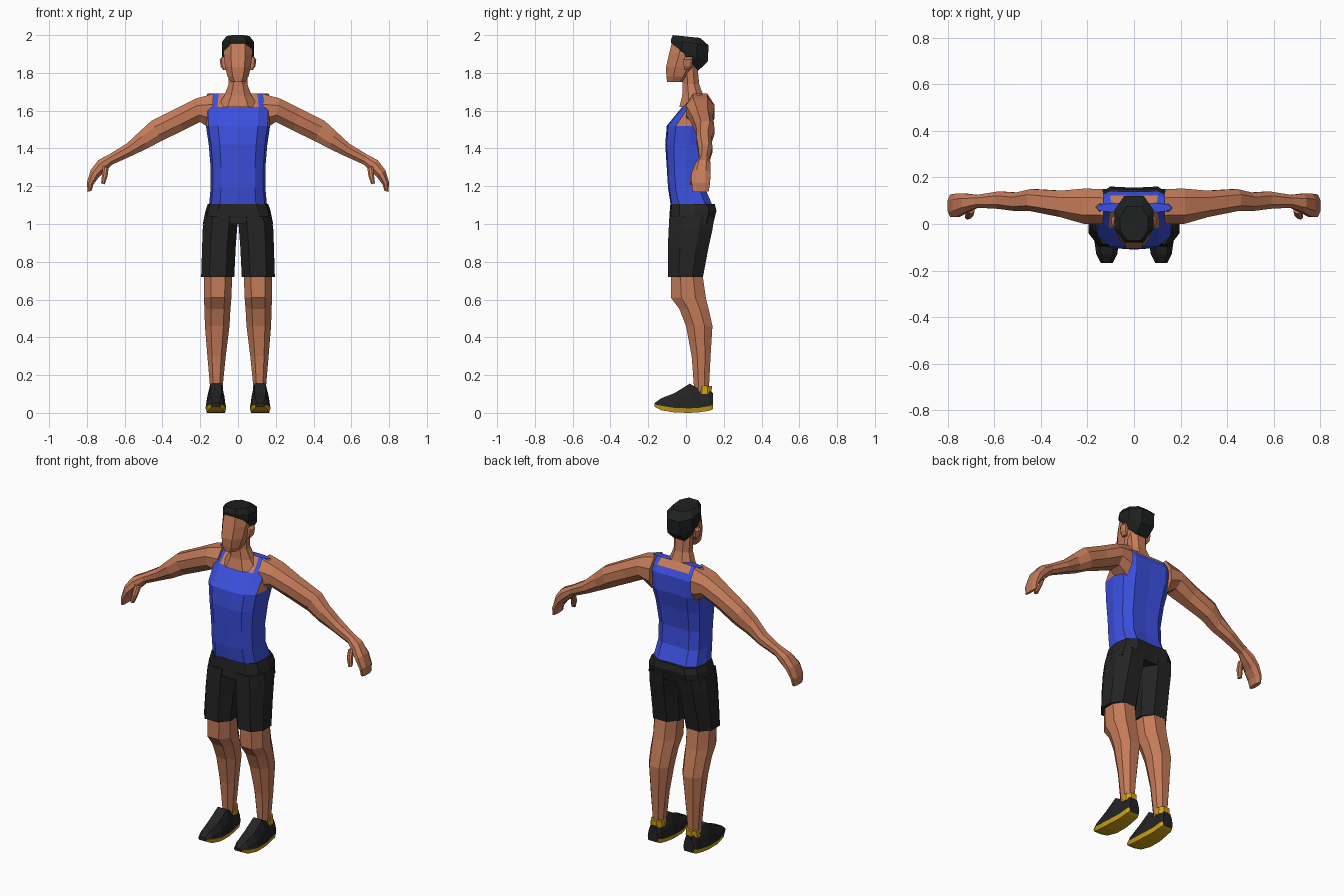
import bpy, bmesh

if "Cube" in bpy.data.objects:
    bpy.data.objects.remove(bpy.data.objects["Cube"])


def material(name, rgb):
    m = bpy.data.materials.new(name)
    m.diffuse_color = (*rgb, 1)
    m.use_nodes = True
    m.node_tree.nodes["Principled BSDF"].inputs["Base Color"].default_value = m.diffuse_color
    return m


SKIN = material("skin", (0.56, 0.20, 0.10))
BLUE = material("blue_cloth", (0.045, 0.08, 0.74))
BLACK = material("black_cloth", (0.017, 0.017, 0.017))
HAIR = material("dark_hair", (0.013, 0.014, 0.014))
YELLOW = material("yellow_rubber", (0.64, 0.36, 0.006))


def loft(name, rings, mats, rule=None):
    """Skin a list of equal point rings; rule(row, column) picks the material."""
    bm = bmesh.new()
    vs = [[bm.verts.new(p) for p in r] for r in rings]
    n = len(vs[0])
    for i in range(len(vs) - 1):
        for j in range(n):
            k = (j + 1) % n
            f = bm.faces.new((vs[i][j], vs[i][k], vs[i + 1][k], vs[i + 1][j]))
            if rule:
                f.material_index = rule(i, j)
    for r in (vs[0], vs[-1]):
        bm.faces.new(r)
    bmesh.ops.recalc_face_normals(bm, faces=bm.faces)
    me = bpy.data.meshes.new(name)
    bm.to_mesh(me)
    bm.free()
    for m in mats:
        me.materials.append(m)
    ob = bpy.data.objects.new(name, me)
    bpy.context.collection.objects.link(ob)
    return ob


OCT = [(-.5, -1), (.5, -1), (1, -.4), (1, .4), (.5, 1), (-.5, 1), (-1, .4), (-1, -.4)]


def flat_ring(z, x0, x1, yf, yb):
    """Horizontal eight-sided ring."""
    cx, cy, hx, hy = (x0 + x1) / 2, (yf + yb) / 2, (x1 - x0) / 2, (yb - yf) / 2
    return [(cx + hx * u, cy + hy * v, z) for u, v in OCT]


def tilt_ring(zf, zb, w, yf, yb):
    """Eight-sided ring whose height changes from front to back."""
    return [(w * u, (yf + yb) / 2 + (yb - yf) / 2 * v, zf + (zb - zf) * (v + 1) / 2)
            for u, v in OCT]


def limb_ring(xt, zt, xb, zb, yf, yb):
    """Ring spanning a top point to a bottom point, for the arms."""
    return [((xt + xb) / 2 + (xt - xb) / 2 * v, (yf + yb) / 2 + (yb - yf) / 2 * u,
             (zt + zb) / 2 + (zt - zb) / 2 * v) for u, v in OCT]


def body_ring(z, w, yf, yb):
    """Twelve-sided trunk ring, starting at the front centre."""
    d = yb - yf
    half = [(0, yf), (.62 * w, yf + .03 * d), (.92 * w, yf + .2 * d), (w, yf + .52 * d),
            (.92 * w, yb - .18 * d), (.6 * w, yb - .02 * d), (0, yb - .04 * d)]
    pts = half + [(-x, y) for x, y in half[-2:0:-1]]
    return [(x, y, z) for x, y in pts]


def flip(rings, s):
    return [[(s * x, y, z) for x, y, z in r] for r in rings]


# Tank top: neckline and armholes show skin
def tank_rule(row, col):
    c = min(col, 11 - col)
    bare = (c in (2, 3) and row >= 4) or (c == 0 and row >= 5) or (c == 5 and row >= 6)
    return 1 if bare else 0


loft("torso", [body_ring(*r) for r in (
    (1.08, .155, -.078, .152), (1.19, .145, -.095, .105), (1.30, .145, -.102, .10),
    (1.42, .155, -.11, .12), (1.52, .17, -.102, .145), (1.62, .175, -.02, .145),
    (1.655, .172, .015, .125), (1.69, .162, .05, .09))], [BLUE, SKIN], tank_rule)

# Shorts: hips
loft("shorts_hips", [body_ring(*r) for r in (
    (1.105, .16, -.083, .157), (1.07, .172, -.086, .166), (1.0, .186, -.09, .148))], [BLACK])

# Neck and head
loft("neck", [flat_ring(z, -w, w, a, b) for z, w, a, b in (
    (1.62, .11, -.035, .12), (1.68, .072, -.02, .092),
    (1.74, .05, -.018, .07), (1.84, .052, -.02, .06))], [SKIN])
loft("head", [flat_ring(z, -w, w, a, b) for z, w, a, b in (
    (1.752, .037, -.1, -.01), (1.78, .055, -.104, .02), (1.83, .068, -.106, .06),
    (1.90, .076, -.09, .09), (1.97, .072, -.072, .09))], [SKIN])
loft("hair", [tilt_ring(*r) for r in (
    (1.955, 1.812, .074, -.076, .065), (1.96, 1.86, .084, -.079, .115),
    (1.975, 1.945, .084, -.08, .12), (2.0, 1.985, .06, -.07, .075))], [HAIR])

ARM = [(.13, 1.69, .14, 1.50, .0, .15), (.22, 1.665, .20, 1.54, .0, .152),
       (.33, 1.61, .29, 1.495, .03, .143), (.46, 1.545, .405, 1.44, .055, .15),
       (.52, 1.49, .48, 1.40, .055, .135), (.59, 1.425, .565, 1.36, .065, .14),
       (.68, 1.37, .665, 1.315, .07, .125), (.74, 1.338, .70, 1.28, .05, .13),
       (.78, 1.285, .735, 1.25, .03, .13), (.80, 1.22, .765, 1.21, .03, .127),
       (.796, 1.17, .776, 1.175, .035, .12)]
THUMB = [(.715, 1.31, .685, 1.295, .045, .08), (.72, 1.26, .69, 1.255, .025, .06),
         (.725, 1.215, .705, 1.21, .02, .045)]
LEG = [(.75, .03, .18, -.08, .085), (.61, .035, .18, -.08, .105),
       (.55, .04, .178, -.035, .12), (.46, .045, .175, .0, .14),
       (.30, .065, .162, .03, .13), (.10, .085, .145, .045, .12)]
SHORT_LEG = [(1.04, .0, .178, -.088, .15), (.97, .005, .187, -.092, .14),
             (.88, .012, .19, -.096, .12), (.72, .02, .195, -.096, .09)]
EAR = [(1.815, .06, .078, -.01, .02), (1.835, .06, .092, -.012, .03),
       (1.87, .06, .097, -.012, .035), (1.885, .06, .085, -.005, .03)]
COLLAR = [(.10, .077, .153, .06, .135), (.142, .08, .15, .065, .137)]
# Shoe stations: y, bottom, top, half width
SHOE = [(-.167, .033, .052, .026), (-.13, .014, .078, .045), (-.06, .002, .105, .055),
        (.02, .0, .155, .053), (.07, .003, .125, .047), (.125, .012, .12, .043),
        (.143, .02, .105, .034)]


def shoe_ring(y, zb, zt, w):
    m = zb + min(.024, (zt - zb) * .6)
    return [(.117 + x, y, z) for x, z in (
        (-.88 * w, zb), (.88 * w, zb), (w, m), (.85 * w, m + (zt - m) * .5),
        (.55 * w, zt), (-.55 * w, zt), (-.85 * w, m + (zt - m) * .5), (-w, m))]


# Paired parts
for side, s in (("right", -1), ("left", 1)):
    loft(side + "_arm", flip([limb_ring(*r) for r in ARM], s), [SKIN])
    loft(side + "_thumb", flip([limb_ring(*r) for r in THUMB], s), [SKIN])
    loft(side + "_ear", flip([flat_ring(*r) for r in EAR], s), [SKIN])
    loft(side + "_short_leg", flip([flat_ring(*r) for r in SHORT_LEG], s), [BLACK])
    loft(side + "_leg", flip([flat_ring(*r) for r in LEG], s), [SKIN])
    loft(side + "_shoe", flip([shoe_ring(*r) for r in SHOE], s), [BLACK, YELLOW],
         lambda row, col: 1 if col in (0, 1, 7) else 0)
    loft(side + "_shoe_collar", flip([flat_ring(*r) for r in COLLAR], s), [YELLOW])
